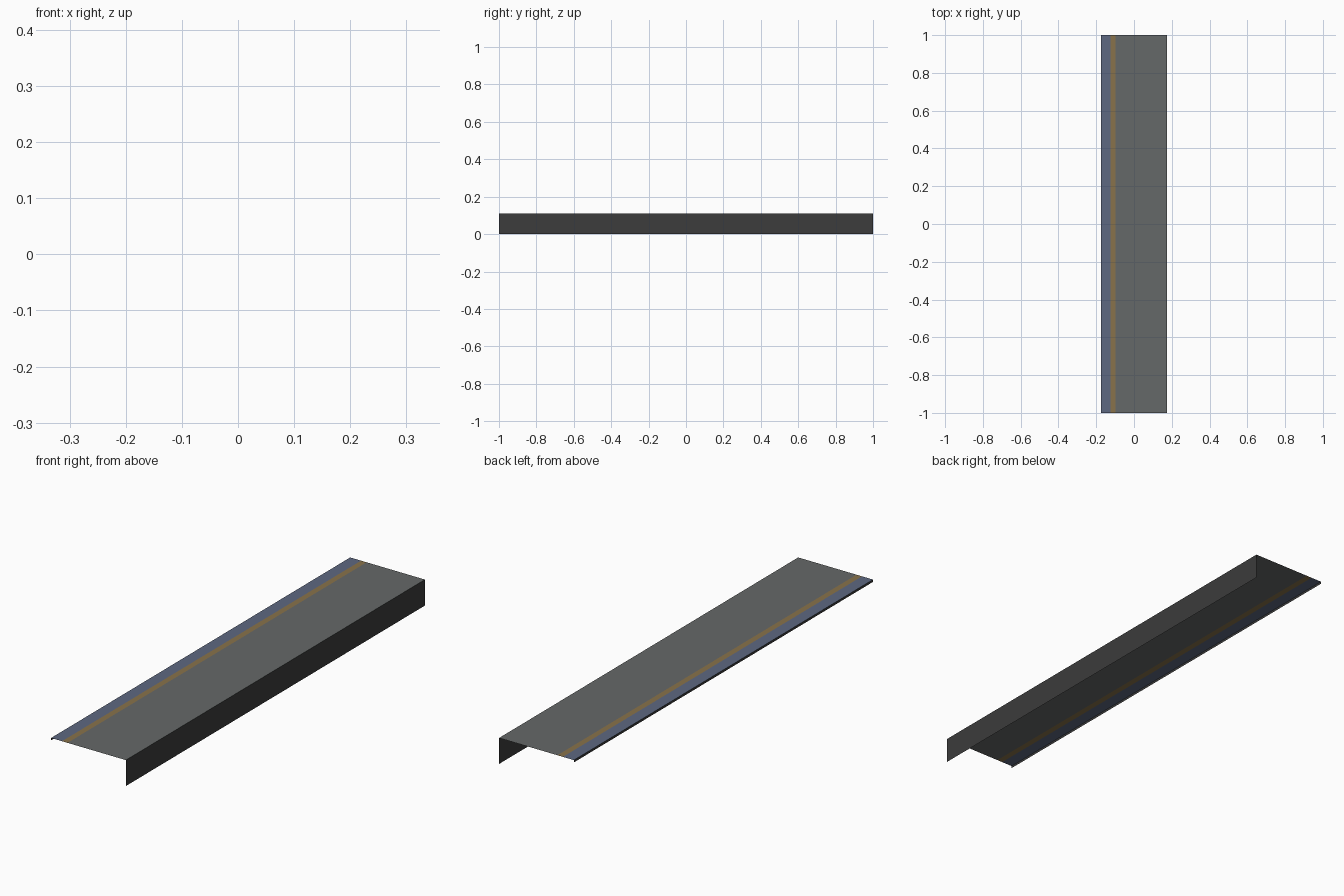
import bpy, bmesh

if "Cube" in bpy.data.objects:
    bpy.data.objects.remove(bpy.data.objects["Cube"])

# Flat colours (linear)
def material(name, rgb):
    m = bpy.data.materials.new(name)
    m.diffuse_color = (*rgb, 1)
    m.use_nodes = True
    m.node_tree.nodes["Principled BSDF"].inputs["Base Color"].default_value = m.diffuse_color
    return m

grey = material("tread grey", (0.13, 0.14, 0.138))
blue = material("edge blue", (0.11, 0.14, 0.22))
ochre = material("stripe ochre", (0.25, 0.17, 0.07))
dark = material("riser dark grey", (0.045, 0.045, 0.045))

# Thin sheet strip running along y between two cross-section points (x, z)
def strip(name, a, b, mat):
    bm = bmesh.new()
    corners = [(a, -1), (b, -1), (b, 1), (a, 1)]
    bm.faces.new([bm.verts.new((p[0], y, p[1])) for p, y in corners])
    me = bpy.data.meshes.new(name)
    bm.to_mesh(me)
    bm.free()
    me.materials.append(mat)
    bpy.context.collection.objects.link(bpy.data.objects.new(name, me))

# Cross-section from the back lip over the tread to the riser's foot
strip("back_lip", (-0.175, 0.10), (-0.175, 0.11), dark)
strip("blue_edge", (-0.175, 0.11), (-0.124, 0.11), blue)
strip("ochre_stripe", (-0.124, 0.11), (-0.098, 0.11), ochre)
strip("tread", (-0.098, 0.11), (0.175, 0.11), grey)
strip("riser", (0.175, 0.11), (0.175, 0.0), dark)
